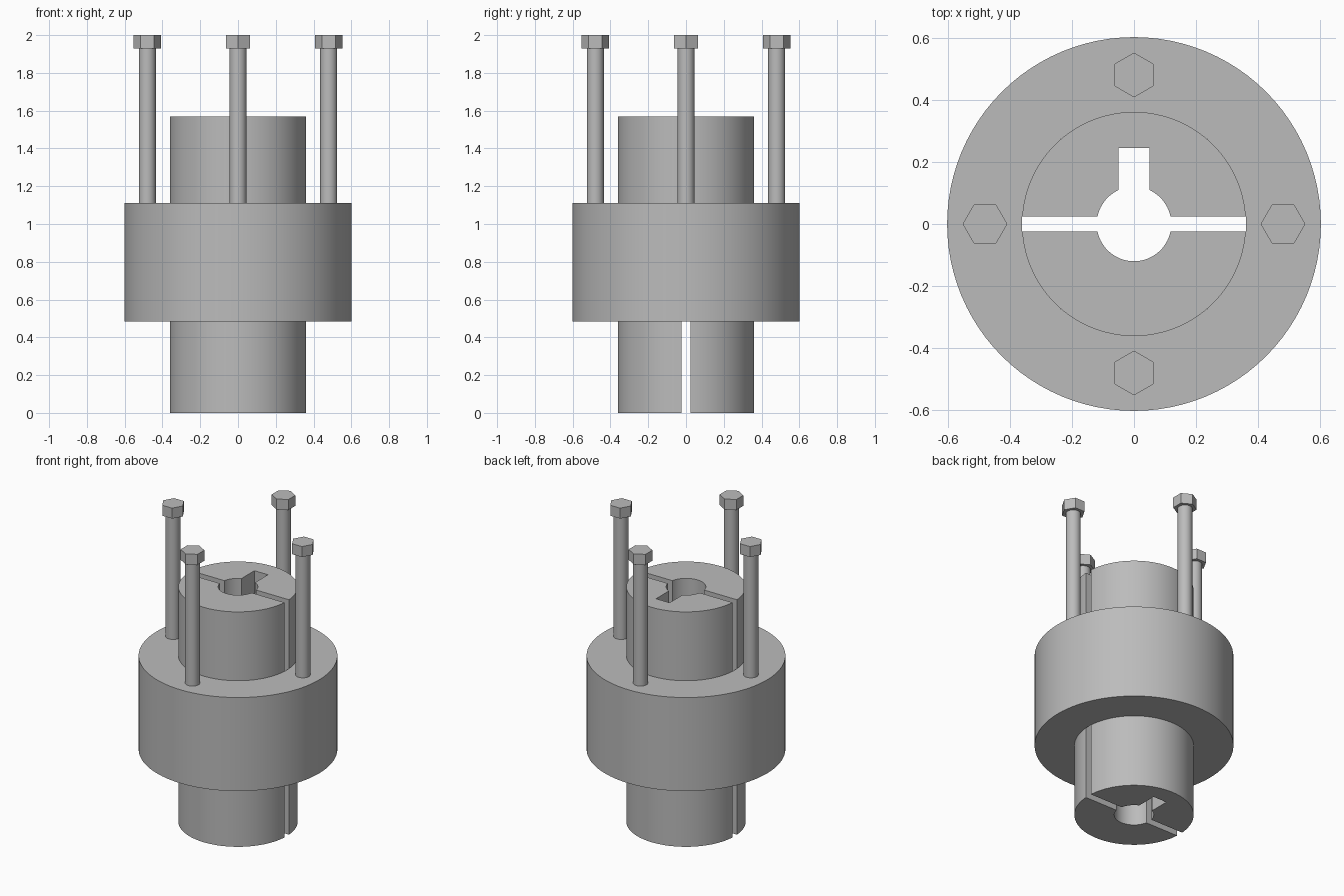
import bpy, bmesh
from math import sin, cos, pi, asin, radians
from mathutils import Matrix, Vector

if "Cube" in bpy.data.objects:
    bpy.data.objects.remove(bpy.data.objects["Cube"])

steel = bpy.data.materials.new("steel grey")
steel.use_nodes = True
GREY = (0.5, 0.5, 0.5, 1)
steel.diffuse_color = GREY
steel.node_tree.nodes["Principled BSDF"].inputs["Base Color"].default_value = GREY

OUTER, SLEEVE, BORE = 0.602, 0.361, 0.12
SLOT, KEY, KEY_TOP = 0.024, 0.05, 0.245
COLLAR_Z = (0.485, 1.11)
SLEEVE_TOP = 1.57
BOLT_RING = 0.48


def finish(name, bm):
    bmesh.ops.recalc_face_normals(bm, faces=bm.faces[:])
    mesh = bpy.data.meshes.new(name)
    bm.to_mesh(mesh)
    bm.free()
    mesh.materials.append(steel)
    obj = bpy.data.objects.new(name, mesh)
    bpy.context.collection.objects.link(obj)
    bpy.ops.object.select_all(action="DESELECT")
    obj.select_set(True)
    bpy.context.view_layer.objects.active = obj
    bpy.ops.object.shade_smooth_by_angle(angle=radians(30))
    return obj


def arc(radius, start, end, steps):
    angles = [start + (end - start) * i / steps for i in range(steps + 1)]
    return [(radius * cos(a), radius * sin(a)) for a in angles]


def extrude_profile(name, points, z0, z1):
    bm = bmesh.new()
    face = bm.faces.new([bm.verts.new((x, y, z0)) for x, y in points])
    top = bmesh.ops.extrude_face_region(bm, geom=[face], use_keep_orig=True)
    verts = [v for v in top["geom"] if isinstance(v, bmesh.types.BMVert)]
    bmesh.ops.translate(bm, verts=verts, vec=(0, 0, z1 - z0))
    return finish(name, bm)


# Split sleeve: two half shells, the rear one with the keyway
out_a, in_a, key_a = asin(SLOT / SLEEVE), asin(SLOT / BORE), asin(KEY / BORE)
rim = arc(SLEEVE, out_a, pi - out_a, 48)
plain = rim + arc(BORE, pi - in_a, in_a, 32)
keyed = (rim + arc(BORE, pi - in_a, pi / 2 + key_a, 14)
         + [(-KEY, KEY_TOP), (KEY, KEY_TOP)]
         + arc(BORE, pi / 2 - key_a, in_a, 14))
extrude_profile("sleeve_rear_half", keyed, 0, SLEEVE_TOP)
extrude_profile("sleeve_front_half", [(x, -y) for x, y in plain], 0, SLEEVE_TOP)

# Collar: rectangular section spun into a ring
bm = bmesh.new()
low, high = COLLAR_Z
section = [(SLEEVE, low), (OUTER, low), (OUTER, high), (SLEEVE, high)]
verts = [bm.verts.new((x, 0, z)) for x, z in section]
edges = [bm.edges.new((verts[i], verts[i - 1])) for i in range(4)]
bmesh.ops.spin(bm, geom=verts + edges, cent=(0, 0, 0), axis=(0, 0, 1),
               angle=2 * pi, steps=96, use_merge=True)
bmesh.ops.remove_doubles(bm, verts=bm.verts[:], dist=0.0001)
finish("collar", bm)


# Bolts: hexagonal head on a round shank, corners pointing outwards
def cylinder(bm, sides, radius, z0, z1):
    bmesh.ops.create_cone(bm, cap_ends=True, segments=sides, radius1=radius,
                          radius2=radius, depth=z1 - z0,
                          matrix=Matrix.Translation((0, 0, (z0 + z1) / 2)))


for i, side in enumerate(("left", "rear", "right", "front")):
    turn = i * pi / 2
    place = Matrix.Rotation(turn, 4, "Z") @ Matrix.Translation((BOLT_RING, 0, 0))
    for part, sides, radius, z0, z1 in (("shank", 32, 0.045, high - 0.01, 1.93),
                                        ("head", 6, 0.072, 1.93, 2.0)):
        bm = bmesh.new()
        cylinder(bm, sides, radius, z0, z1)
        # Cone vertices start on the y axis, so turn a corner onto x
        bm.transform(place @ Matrix.Rotation(pi / 2, 4, "Z"))
        finish(f"bolt_{part}_{side}", bm)
